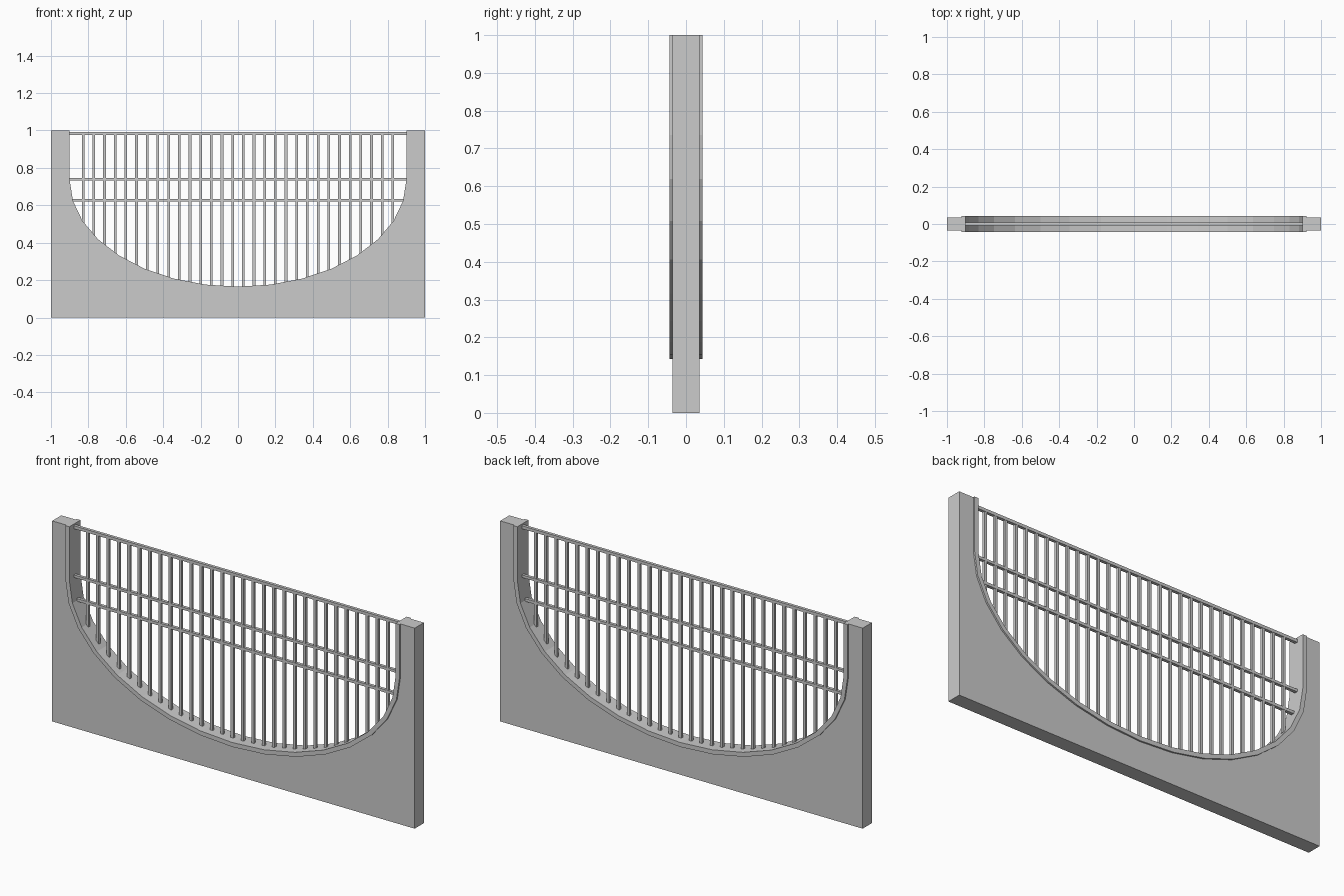
import bpy, bmesh, math

if "Cube" in bpy.data.objects:
    bpy.data.objects.remove(bpy.data.objects["Cube"])

SPRING = 0.735   # height where the straight jambs meet the arc
SEG = 16


def u_curve(a, b):
    """U-shaped outline from top left, round the arc, to top right."""
    pts = [(-a, 1.0)]
    for i in range(SEG + 1):
        t = math.pi * i / SEG
        pts.append((-a * math.cos(t), SPRING - b * math.sin(t)))
    return pts + [(a, 1.0)]


def extrude_outline(name, pts, half_depth):
    """Closed x/z outline extruded symmetrically along y."""
    bm = bmesh.new()
    face = bm.faces.new([bm.verts.new((x, -half_depth, z)) for x, z in pts])
    ext = bmesh.ops.extrude_face_region(bm, geom=[face])
    verts = [v for v in ext["geom"] if isinstance(v, bmesh.types.BMVert)]
    bmesh.ops.translate(bm, vec=(0, 2 * half_depth, 0), verts=verts)
    bmesh.ops.recalc_face_normals(bm, faces=bm.faces)
    return finish(name, bm)


def finish(name, bm):
    mesh = bpy.data.meshes.new(name)
    bm.to_mesh(mesh)
    bm.free()
    obj = bpy.data.objects.new(name, mesh)
    bpy.context.collection.objects.link(obj)
    return obj


def add_box(bm, x0, x1, half_y, z0, z1):
    vs = bmesh.ops.create_cube(bm, size=1)["verts"]
    bmesh.ops.scale(bm, vec=(x1 - x0, 2 * half_y, z1 - z0), verts=vs)
    bmesh.ops.translate(bm, vec=((x0 + x1) / 2, 0, (z0 + z1) / 2), verts=vs)


outer = u_curve(0.922, 0.592)
inner = u_curve(0.90, 0.57)

# Solid wall panel with the U-shaped opening
extrude_outline("wall_panel", [(-1, 1), (-1, 0), (1, 0), (1, 1)] + outer[::-1], 0.036)

# Raised trim lining the opening
extrude_outline("opening_trim", outer + inner[::-1], 0.044)

# Horizontal rails
bm = bmesh.new()
for z, h in ((0.984, 0.015), (0.740, 0.013), (0.626, 0.014)):
    add_box(bm, -0.90, 0.90, 0.0075, z - h / 2, z + h / 2)
finish("rails", bm)

# Vertical bars, each running down into the trim
bm = bmesh.new()
count, step = 30, 0.0571
for i in range(count):
    x = (i - (count - 1) / 2) * step
    bottom = SPRING - 0.57 * math.sqrt(1 - (x / 0.90) ** 2) - 0.005
    add_box(bm, x - 0.007, x + 0.007, 0.0065, bottom, 0.98)
finish("vertical_bars", bm)
